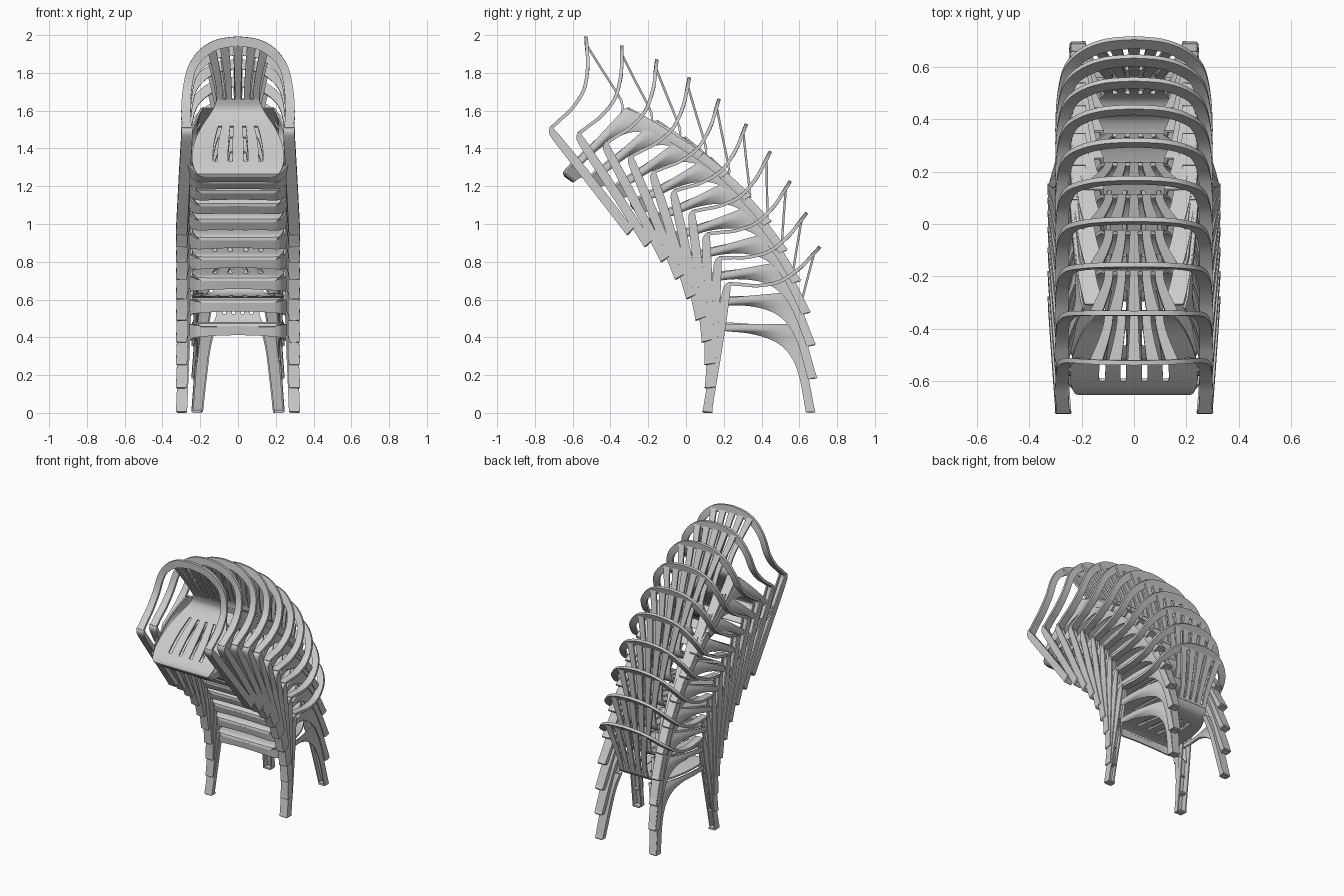
import bpy, bmesh
from math import radians
from mathutils import Matrix, Vector

if "Cube" in bpy.data.objects:
    bpy.data.objects.remove(bpy.data.objects["Cube"])

PARTS = []


def spline(rows, n=4):
    """Catmull-Rom smoothing of a list of equal-length number tuples."""
    out = []
    for i in range(len(rows) - 1):
        p = [rows[max(i - 1, 0)], rows[i], rows[i + 1], rows[min(i + 2, len(rows) - 1)]]
        for k in range(n):
            t = k / n
            out.append(tuple(
                0.5 * (2 * b + (c - a) * t + (2 * a - 5 * b + 4 * c - d) * t * t
                       + (3 * b - a - 3 * c + d) * t ** 3)
                for a, b, c, d in zip(*p)))
    out.append(tuple(rows[-1]))
    return out


def sheet(name, rows, thick, mirror=False, skip=lambda r, c: False):
    """Grid of points turned into a thin moulded shell."""
    bm = bmesh.new()
    for side in ((1, -1) if mirror else (1,)):
        grid = [[bm.verts.new((side * x, y, z)) for x, y, z in row] for row in rows]
        for r in range(len(grid) - 1):
            for c in range(len(grid[0]) - 1):
                if not skip(r, c):
                    q = [grid[r][c], grid[r][c + 1], grid[r + 1][c + 1], grid[r + 1][c]]
                    bm.faces.new(q if side > 0 else q[::-1])
    bmesh.ops.delete(bm, geom=[v for v in bm.verts if not v.link_faces], context='VERTS')
    bmesh.ops.recalc_face_normals(bm, faces=bm.faces)
    me = bpy.data.meshes.new(name)
    bm.to_mesh(me)
    bm.free()
    ob = bpy.data.objects.new(name, me)
    bpy.context.collection.objects.link(ob)
    bpy.ops.object.select_all(action='DESELECT')
    ob.select_set(True)
    bpy.context.view_layer.objects.active = ob
    mod = ob.modifiers.new("thickness", 'SOLIDIFY')
    mod.thickness, mod.offset, mod.use_even_offset = thick, 0, True
    bpy.ops.object.modifier_apply(modifier=mod.name)
    bpy.ops.object.shade_smooth_by_angle(angle=radians(35))
    PARTS.append(ob)
    return ob


# Seat pan with four slots: rows of (y, z, half width)
seat = spline([(.094, .455, .195), (.108, .474, .225), (.18, .475, .243), (.27, .47, .24),
               (.36, .464, .222), (.45, .458, .19), (.52, .46, .155), (.565, .478, .13),
               (.592, .52, .112)], 3)
cols = [-1, -.77, -.545, -.45, -.33, -.215, -.125, 0, .125, .215, .33, .45, .545, .77, 1]
sheet("seat", [[(f * w, y, z) for f in cols] for y, z, w in seat], .012,
      skip=lambda r, c: c in (2, 5, 8, 11) and .175 < seat[r][0] < .44)

# Backrest of five fanned slats
back = spline([(.588, .505, .115), (.612, .59, .118), (.64, .70, .138), (.678, .842, .172)], 4)
bcols = [-.98, -.70, -.56, -.28, -.14, .14, .28, .56, .70, .98]
sheet("back_slats", [[(f * w, y, z) for f in bcols] for y, z, w in back], .012,
      skip=lambda r, c: c % 2 == 1 and r > 0)

# Armrests and back hoop as one band: outer xyz, inner xyz
half = spline([(.295, .225, .685, .245, .225, .685), (.299, .30, .679, .249, .30, .679),
               (.30, .384, .674, .25, .384, .674), (.292, .498, .696, .245, .495, .695),
               (.265, .60, .765, .222, .59, .755), (.20, .665, .83, .17, .637, .80),
               (.11, .70, .868, .095, .665, .832), (0, .71, .88, 0, .675, .843)], 4)
hoop = half + [(-a, b, c, -d, e, f) for a, b, c, d, e, f in half[-2::-1]]
sheet("arm_and_back_hoop", [[h[:3], h[3:]] for h in hoop], .018)

# Front legs, U-shaped in section: z, outer x, front y, depth
legs = spline([(.688, .295, .232, .015), (.672, .295, .207, .03), (.62, .297, .192, .04),
               (.45, .305, .164, .045), (.2, .316, .124, .045), (.03, .323, .096, .045),
               (.004, .325, .09, .052)], 3)
sheet("front_legs", [[(x - .05, y + d * .6, z), (x - .05, y, z), (x, y, z), (x, y + d, z)]
                     for z, x, y, d in legs], .009, True)

# Rear legs: back plate with an inner flange: z, outer x, inner x, rear y
rear = spline([(.004, .24, .19, .682), (.03, .238, .187, .674), (.2, .226, .168, .642),
               (.35, .211, .148, .612), (.46, .188, .12, .585)], 3)
sheet("rear_legs", [[(xi, y - .03, z), (xi, y, z), (xo, y, z)]
                    for z, xo, xi, y in rear], .009, True)

# Side panels arching from the front legs into the rear legs: front xyz, rear xyz
panel = spline([(.24, .635, .004, .24, .682, .004), (.226, .598, .2, .226, .642, .2),
                (.218, .545, .315, .214, .617, .32), (.218, .46, .385, .207, .602, .38),
                (.236, .33, .425, .203, .592, .42), (.262, .19, .44, .198, .582, .445),
                (.262, .19, .47, .192, .575, .468)], 4)
rows = []
for p in panel:
    a, b = Vector(p[:3]), Vector(p[3:])
    row = []
    for k in range(7):
        q = a.lerp(b, k / 6)
        # bow outwards to follow the seat edge
        bow = .022 * max(0, (b.y - a.y) / .39) * 4 * (k / 6) * (1 - k / 6)
        row.append((q.x + bow, q.y, q.z))
    rows.append(row)
sheet("side_panels", rows, .009, True)

# Front apron wrapping around the seat lip: x, y, top z, bottom z
ap = spline([(.285, .185, .465, .34), (.262, .165, .468, .375), (.24, .135, .468, .393),
             (.205, .10, .462, .402), (.1, .094, .46, .41), (0, .093, .46, .412)], 4)
ap += [(-a, b, c, d) for a, b, c, d in ap[-2::-1]]
sheet("front_apron", [[(x, y, t), (x, y + .006, b)] for x, y, t, b in ap], .009)

# Foot pads
sheet("front_feet", [[(.277, .092, .006), (.323, .092, .006)],
                     [(.277, .138, .006), (.323, .138, .006)]], .012, True)
sheet("rear_feet", [[(.192, .638, .006), (.238, .638, .006)],
                    [(.192, .680, .006), (.238, .680, .006)]], .012, True)

# Stack: position of the hoop top for each chair, each tipped a little further forward
TOPS = [(.71, .88), (.64, 1.06), (.553, 1.228), (.447, 1.385), (.32, 1.53),
        (.175, 1.663), (.018, 1.777), (-.155, 1.872), (-.34, 1.945), (-.53, 1.993)]
for i, (y, z) in enumerate(TOPS):
    place = (Matrix.Translation((0, y, z)) @ Matrix.Rotation(radians(5.23 * i), 4, 'X')
             @ Matrix.Translation((0, -.71, -.88)))
    for part in PARTS:
        ob = part
        if i:
            ob = part.copy()
            ob.name = f"{part.name}_{i + 1}"
            bpy.context.collection.objects.link(ob)
        ob.matrix_world = place
